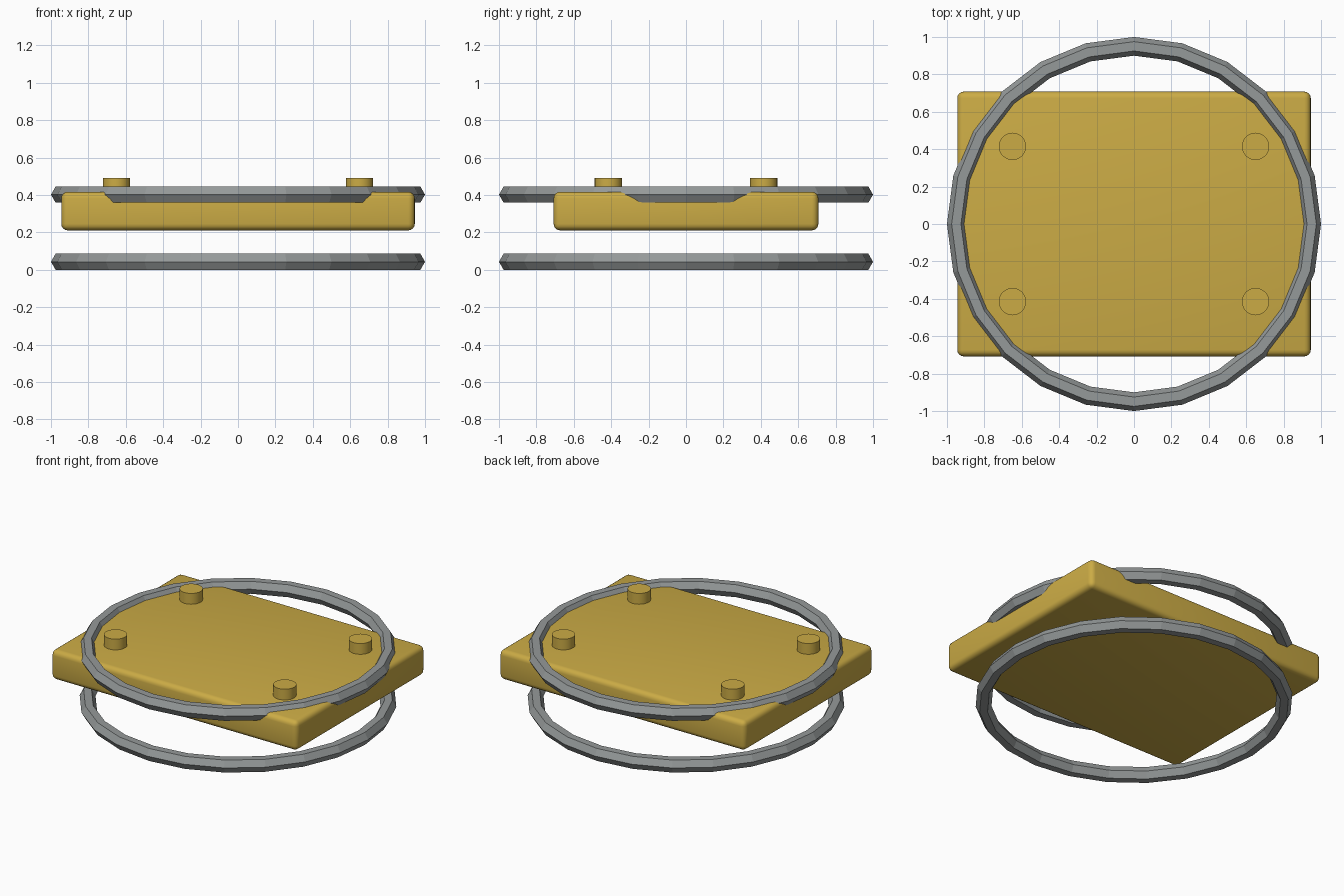
import bpy
import math

cube = bpy.data.objects.get("Cube")
if cube:
    bpy.data.objects.remove(cube, do_unlink=True)


def make_material(name, color):
    mat = bpy.data.materials.new(name)
    mat.use_nodes = True
    mat.diffuse_color = color
    mat.node_tree.nodes["Principled BSDF"].inputs["Base Color"].default_value = color
    return mat


brass = make_material("brass yellow", (0.60, 0.41, 0.06, 1))
steel = make_material("steel grey", (0.30, 0.32, 0.32, 1))


def finish(name, mat):
    obj = bpy.context.object
    obj.name = name
    obj.data.materials.append(mat)
    return obj


# Rounded rectangular plate
bpy.ops.mesh.primitive_cube_add(size=1, location=(0, 0, 0.314))
plate = finish("plate", brass)
plate.scale = (1.89, 1.416, 0.206)
bpy.ops.object.transform_apply(location=False, rotation=False, scale=True)
bevel = plate.modifiers.new("rounded_edges", 'BEVEL')
bevel.width = 0.035
bevel.segments = 4
bpy.ops.object.modifier_apply(modifier=bevel.name)
bpy.ops.object.shade_smooth_by_angle(angle=math.radians(35))

# Faceted hexagonal-section rings below the plate and let into its top
for name, z in (("lower_ring", 0.043), ("upper_ring", 0.402)):
    bpy.ops.mesh.primitive_torus_add(
        major_segments=24, minor_segments=6,
        major_radius=0.95, minor_radius=0.05, location=(0, 0, z))
    ring = finish(name, steel)
    bpy.ops.object.shade_flat()

# Four round studs near the plate corners
for side, x in (("right", -0.65), ("left", 0.65)):
    for end, y in (("front", -0.415), ("back", 0.415)):
        bpy.ops.mesh.primitive_cylinder_add(
            vertices=32, radius=0.073, depth=0.092, location=(x, y, 0.446))
        finish(f"stud_{end}_{side}", brass)
        bpy.ops.object.shade_smooth_by_angle(angle=math.radians(30))
